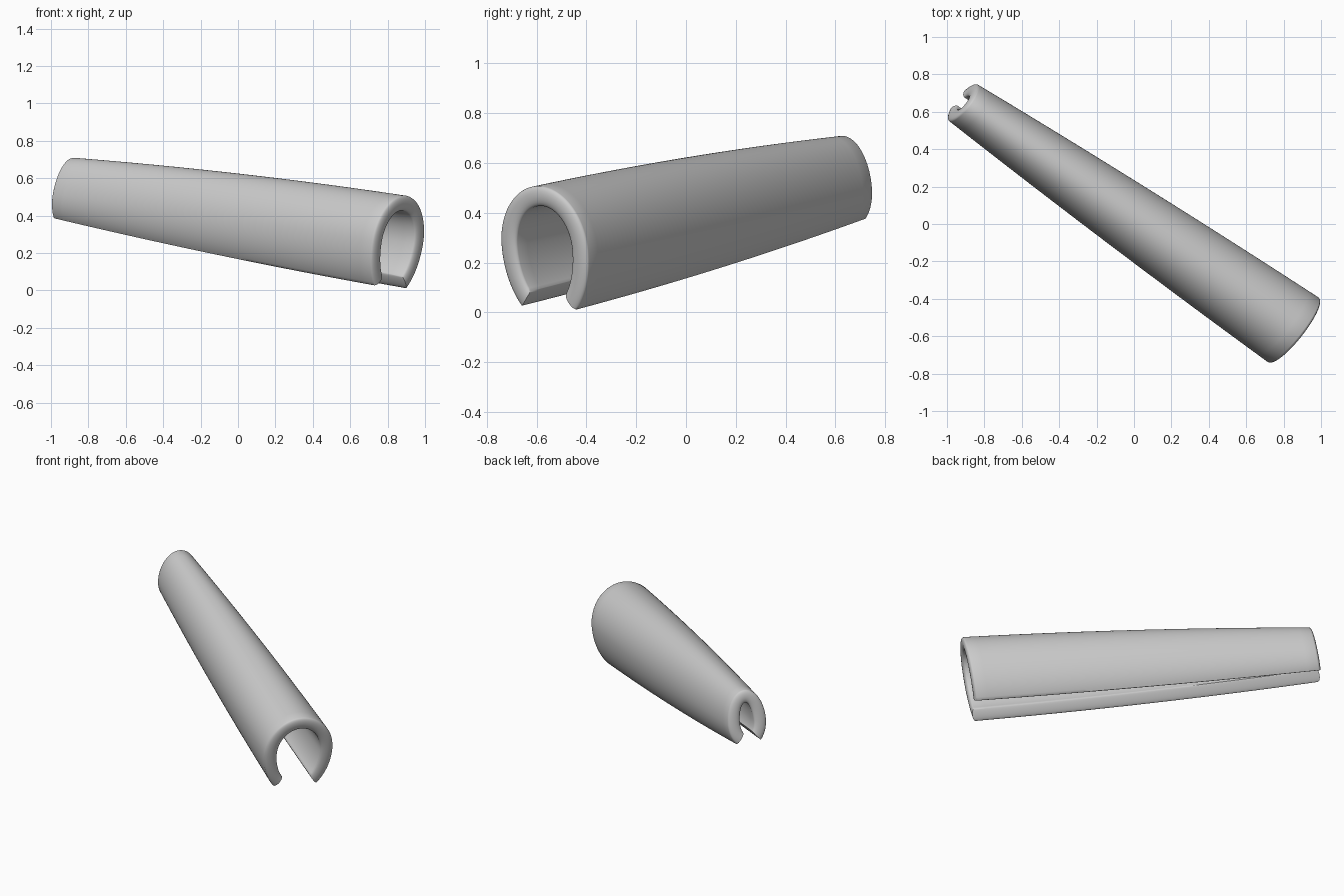
import bpy, bmesh, math
from mathutils import Vector

if "Cube" in bpy.data.objects:
    bpy.data.objects.remove(bpy.data.objects["Cube"])

BIG, SMALL = Vector((0.865, -0.575, 0.255)), Vector((-0.925, 0.657, 0.51))
SIDE = Vector((0.61, 0.79, -0.055)).normalized()   # across the tube
UP = Vector((0.17, -0.08, 1.0))                    # towards the crown
WALL, ROUND = 0.08, 0.018                          # wall thickness, rim bulge
NA, NT, NR = 72, 32, 10
OPEN = math.radians(142)                           # half angle of the horseshoe


def point(u, t, depth):
    """Point on the tapered horseshoe at angle u, length t, depth into the wall."""
    swell = 4 * t * (1 - t)
    a = 0.22 + (0.123 - 0.22) * t + 0.010 * swell - depth
    top = 0.25 + (0.20 - 0.25) * t + 0.016 * swell - depth
    low = 0.31 + (0.165 - 0.31) * t + 0.016 * swell - depth
    c = math.cos(u)
    return BIG.lerp(SMALL, t) + SIDE * a * math.sin(u) + UP * (top if c > 0 else low) * c


bm = bmesh.new()
END = ROUND / 2.18


def uv(i, j):
    u = (OPEN - 0.04) * (2 * i / NA - 1)
    return u, END + (1 - 2 * END) * j / NT


def grid(depth):
    g = [[bm.verts.new(point(*uv(i, j), depth)) for j in range(NT + 1)] for i in range(NA + 1)]
    for i in range(NA):
        for j in range(NT):
            bm.faces.new((g[i][j], g[i + 1][j], g[i + 1][j + 1], g[i][j + 1]))
    return g


# outer and inner skins
outer, inner = grid(0), grid(WALL)

# rounded rim around both ends and along the slot
edge = [(i, 0) for i in range(NA)] + [(NA, j) for j in range(NT)]
edge += [(i, NT) for i in range(NA, 0, -1)] + [(0, j) for j in range(NT, 0, -1)]
loops = [[outer[i][j] for i, j in edge]]
for k in range(1, NR):
    phi = math.pi * k / NR
    depth, push = WALL * (1 - math.cos(phi)) / 2, math.sin(phi)
    ring = []
    for i, j in edge:
        u, t = uv(i, j)
        u += 0.04 * push * ((i == NA) - (i == 0))
        t += END * push * ((j == NT) - (j == 0))
        ring.append(bm.verts.new(point(u, t, depth)))
    loops.append(ring)
loops.append([inner[i][j] for i, j in edge])
for p, q in zip(loops, loops[1:]):
    for n in range(len(edge)):
        m = (n + 1) % len(edge)
        bm.faces.new((p[n], p[m], q[m], q[n]))

bmesh.ops.recalc_face_normals(bm, faces=bm.faces)
mesh = bpy.data.meshes.new("split_tube")
bm.to_mesh(mesh)
bm.free()
tube = bpy.data.objects.new("split_tube", mesh)
bpy.context.collection.objects.link(tube)
bpy.context.view_layer.objects.active = tube
tube.select_set(True)
bpy.ops.object.shade_smooth_by_angle(angle=math.radians(40))
